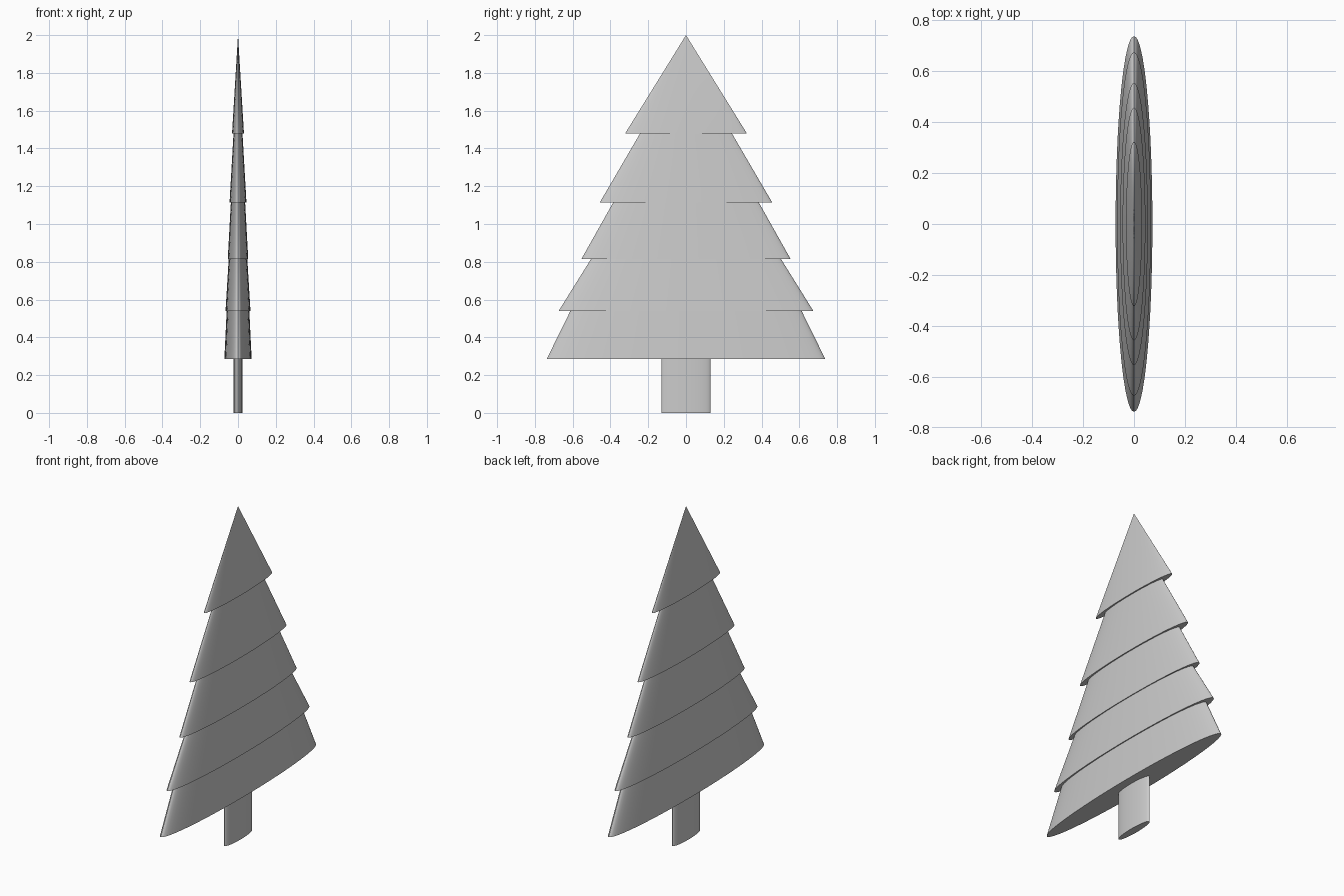
import bpy
import math

if "Cube" in bpy.data.objects:
    bpy.data.objects.remove(bpy.data.objects["Cube"])

SEGMENTS = 64


def flat_cone(name, z0, z1, r0, r1, flatten):
    """Cone or cylinder between two heights, squashed along x."""
    bpy.ops.mesh.primitive_cone_add(
        vertices=SEGMENTS, radius1=r0, radius2=r1, depth=z1 - z0,
        location=(0, 0, (z0 + z1) / 2))
    obj = bpy.context.object
    obj.name = name
    obj.scale.x = flatten
    bpy.ops.object.transform_apply(location=False, rotation=False, scale=True)
    bpy.ops.object.shade_smooth_by_angle(angle=math.radians(30))
    return obj


# Trunk, tucked into the lowest tier
flat_cone("trunk", 0, 0.33, 0.13, 0.13, 0.18)

# Branch tiers: bottom z, bottom radius, z and radius where the next tier covers it
tiers = [
    (0.286, 0.737, 0.540, 0.612),
    (0.540, 0.674, 0.816, 0.502),
    (0.816, 0.553, 1.113, 0.386),
    (1.113, 0.457, 1.478, 0.244),
]
TUCK = 0.06  # hidden overlap into the tier above
for i, (z0, r0, z1, r1) in enumerate(tiers, 1):
    slope = (r1 - r0) / (z1 - z0)
    flat_cone(f"branch_tier_{i}", z0, z1 + TUCK, r0, r1 + slope * TUCK, 0.098)

# Pointed top tier
flat_cone("branch_tier_top", 1.478, 2.0, 0.323, 0, 0.098)
